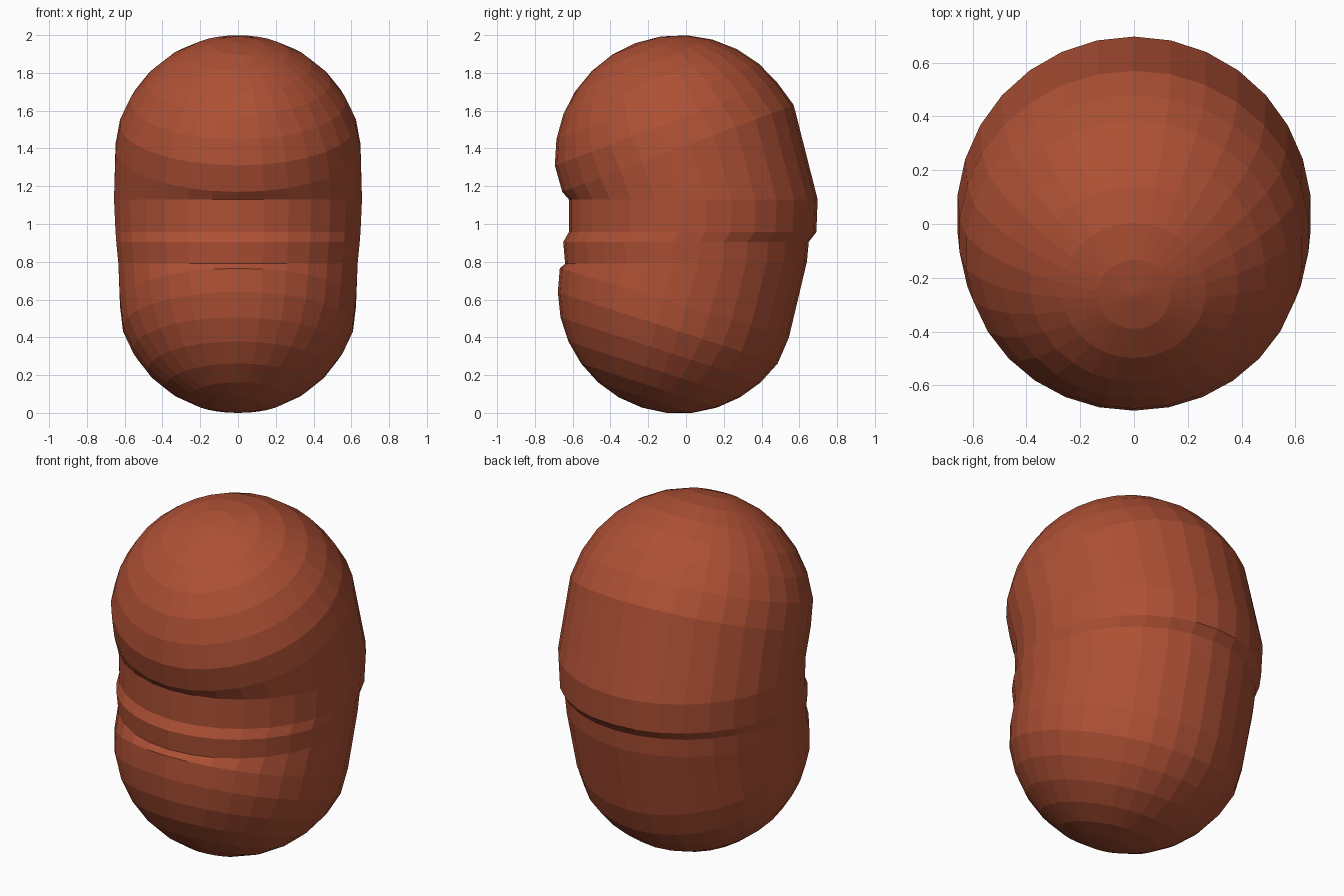
import bpy, bmesh
from math import sin, cos, pi, radians

if "Cube" in bpy.data.objects:
    bpy.data.objects.remove(bpy.data.objects["Cube"])

SEG = 30
STEP = radians(12)


def cap_rings(cy, cz, r, tilt, up, count):
    """Rings of a tilted ball: (front y, front z, back y, back z, half width)."""
    t = radians(tilt)
    out = []
    for k in range(1, count + 1):
        f, b = k * STEP + t, k * STEP - t
        out.append((cy - r * sin(f), cz + up * r * cos(f),
                    cy + r * sin(b), cz + up * r * cos(b), r * sin(k * STEP)))
    pole = (0, cy - r * sin(t), cz + up * r * cos(t))
    return pole, out


# Rounded ends, both leaning towards the front
low_pole, low = cap_rings(-0.035, 0.64, 0.6435, 18, -1, 6)
top_pole, top = cap_rings(-0.035, 1.34, 0.66, 20.6, 1, 6)

# Creased waist between the ends
waist = [
    (-0.668, 0.765, 0.545, 0.40, 0.628),
    (-0.64, 0.79, 0.64, 0.80, 0.637),
    (-0.65, 0.905, 0.65, 0.905, 0.648),
    (-0.62, 0.957, 0.69, 0.957, 0.652),
    (-0.62, 1.13, 0.697, 1.13, 0.66),
    (-0.655, 1.17, 0.57, 1.63, 0.652),
]
rings = low + waist + top[::-1]

# Skin the rings into one closed body
bm = bmesh.new()
loops = []
for yf, zf, yb, zb, w in rings:
    loop = []
    for i in range(SEG):
        a = 2 * pi * i / SEG
        s = (1 - cos(a)) / 2
        loop.append(bm.verts.new((w * sin(a), yf + (yb - yf) * s, zf + (zb - zf) * s)))
    loops.append(loop)
for lo, hi in zip(loops, loops[1:]):
    for i in range(SEG):
        j = (i + 1) % SEG
        bm.faces.new((lo[i], lo[j], hi[j], hi[i]))
for pole, loop in ((low_pole, loops[0]), (top_pole, loops[-1])):
    p = bm.verts.new(pole)
    for i in range(SEG):
        bm.faces.new((p, loop[i], loop[(i + 1) % SEG]))
bmesh.ops.recalc_face_normals(bm, faces=bm.faces[:])

mesh = bpy.data.meshes.new("bean_body")
bm.to_mesh(mesh)
bm.free()
body = bpy.data.objects.new("bean_body", mesh)
bpy.context.collection.objects.link(body)

# Reddish brown skin
mat = bpy.data.materials.new("bean_skin")
mat.diffuse_color = (0.42, 0.08, 0.035, 1)
mat.use_nodes = True
mat.node_tree.nodes["Principled BSDF"].inputs["Base Color"].default_value = mat.diffuse_color
mesh.materials.append(mat)
